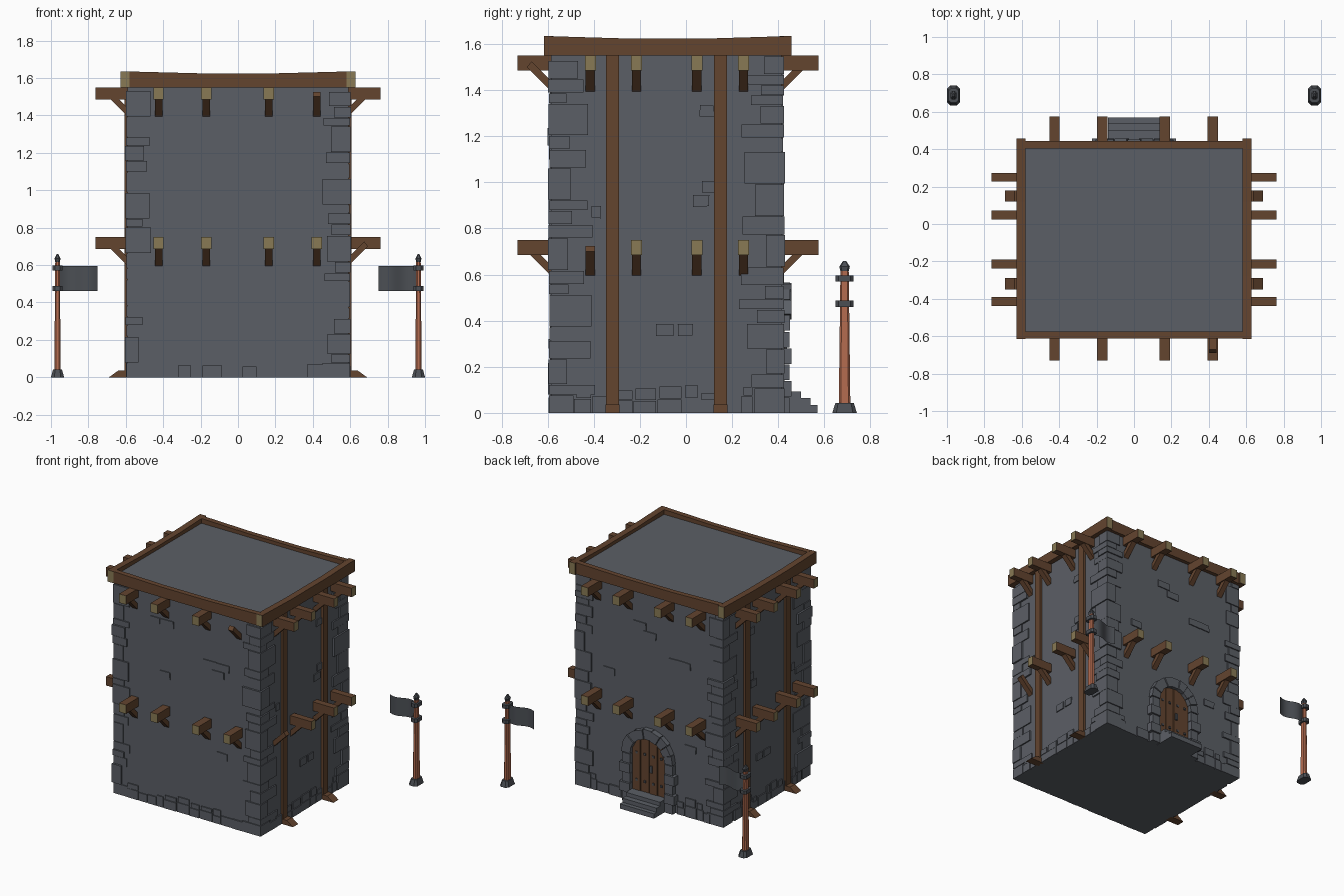
import bpy, bmesh, math, random
from mathutils import Vector

random.seed(7)
cube = bpy.data.objects.get("Cube")
if cube:
    bpy.data.objects.remove(cube)


def material(name, r, g, b):
    m = bpy.data.materials.new(name)
    m.use_nodes = True
    m.diffuse_color = (r, g, b, 1)
    m.node_tree.nodes["Principled BSDF"].inputs["Base Color"].default_value = (r, g, b, 1)
    return m


STONE = material("grey stone", .105, .114, .132)
WOOD = material("brown timber", .125, .058, .028)
CUT = material("pale cut wood", .25, .195, .09)
COPPER = material("copper wood", .46, .15, .08)
IRON = material("dark iron", .07, .077, .088)
GAP = material("door shadow", .025, .015, .01)

# Wall frames: plane point, direction along, direction out, span along
HX, FRONT, BACK, TOP = .59, -.585, .415, 1.55
X, Y = Vector((1, 0, 0)), Vector((0, 1, 0))
WALLS = {
    "front": (Y * FRONT, X, -Y, (-HX, HX)),
    "back": (Y * BACK, X, Y, (-HX, HX)),
    "left": (X * HX, Y, X, (FRONT, BACK)),
    "right": (-X * HX, Y, -X, (FRONT, BACK)),
}


def at(wall, s, d, z):
    base, along, out, _ = WALLS[wall]
    return base + along * s + out * d + Vector((0, 0, z))


def solid(bm, lower, upper):
    """Closed prism between two matching loops of points."""
    a = [bm.verts.new(p) for p in lower]
    b = [bm.verts.new(p) for p in upper]
    n = len(a)
    faces = [bm.faces.new(a[::-1]), bm.faces.new(b)]
    faces += [bm.faces.new((a[i], a[(i + 1) % n], b[(i + 1) % n], b[i])) for i in range(n)]
    return faces


def panel(bm, wall, outline, d0, d1):
    """Outline of (s, z) points on a wall, pushed out from d0 to d1."""
    return solid(bm, [at(wall, s, d0, z) for s, z in outline], [at(wall, s, d1, z) for s, z in outline])


def block(bm, wall, s0, s1, z0, z1, d0=-.01, d1=.01, rough=0):
    j = lambda: random.uniform(-rough, rough)
    return panel(bm, wall, [(s + j(), z + j()) for s, z in ((s0, z0), (s1, z0), (s1, z1), (s0, z1))], d0, d1)


def box(bm, x0, x1, y0, y1, z0, z1):
    ring = ((x0, y0), (x1, y0), (x1, y1), (x0, y1))
    return solid(bm, [(x, y, z0) for x, y in ring], [(x, y, z1) for x, y in ring])


def finish(name, bm, *mats):
    bmesh.ops.recalc_face_normals(bm, faces=bm.faces)
    me = bpy.data.meshes.new(name)
    bm.to_mesh(me)
    bm.free()
    for m in mats:
        me.materials.append(m)
    ob = bpy.data.objects.new(name, me)
    bpy.context.collection.objects.link(ob)
    return ob


# Tower body and roof
bm = bmesh.new()
box(bm, -HX, HX, FRONT, BACK, 0, 1.6)
finish("tower_body", bm, STONE)

# Corner stones, wrapping both faces of each corner
bm = bmesh.new()
for sx in (-1, 1):
    for cy, sy in ((FRONT, -1), (BACK, 1)):
        z, wide = 0, True
        while z < TOP - .02:
            top = min(z + random.choice((.045, .06, .08, .11, .14)), TOP)
            lx = random.uniform(.1, .14) if wide else random.uniform(.055, .1)
            ly = random.uniform(.06, .12) if wide else random.uniform(.13, .19)
            out = random.uniform(.005, .015)
            box(bm, *sorted((sx * (HX + out), sx * (HX - lx))),
                *sorted((cy + sy * out, cy - sy * ly)), z, top - .004)
            z, wide = top, not wide
finish("corner_stones", bm, STONE)

# Footing stones along the bottom of each wall
bm = bmesh.new()
for wall, (_, _, _, (lo, hi)) in WALLS.items():
    s = lo + .1
    while s < hi - .12:
        w = random.uniform(.05, .11)
        if not (wall == "back" and abs(s + w / 2) < .25):
            h = random.uniform(.05, .08)
            block(bm, wall, s, s + w - .005, 0, h, d1=random.uniform(.006, .012))
            if random.random() < .6:
                block(bm, wall, s + .01, s + w - .005, h + .004, h + random.uniform(.03, .06), d1=.008)
        s += w
finish("footing_stones", bm, STONE)

# Scattered bricks standing slightly proud of the walls
side = [(-.09, .36, .075), (-.003, .36, .065), (.065, .92, .07), (.097, .98, .055), (.09, 1.31, .06), (-.39, .87, .04)]
BRICKS = {
    "front": [(-.26, 1.355, .08), (-.165, 1.355, .11), (.185, 1.15, .11), (.29, 1.15, .1),
              (.25, 1.09, .1), (-.18, .975, .08), (.285, .5, .08)],
    "back": [(.08, 1.3, .1), (0, 1.245, .1), (.33, .9, .09), (-.2, 1.1, .1), (-.29, 1.1, .08), (-.33, .5, .09)],
    "left": side, "right": side,
}
bm = bmesh.new()
for wall, bricks in BRICKS.items():
    for s, z, w in bricks:
        block(bm, wall, s - w / 2, s + w / 2, z - .025, z + .025, d1=.007, rough=.002)
finish("loose_bricks", bm, STONE)

# Projecting floor beams with pale ends, and slanted braces under them
beams, braces = bmesh.new(), bmesh.new()
ACROSS = (-.425, -.17, .165, .42)
ALONG = (-.415, -.215, .047, .25)
BROKEN = {("front", .42, TOP), ("left", -.415, .75)}
for wall, spots, reach, half in (("front", ACROSS, .145, .028), ("back", ACROSS, .16, .028),
                                 ("left", ALONG, .173, .024), ("right", ALONG, .173, .024)):
    for s in spots:
        for top in (.75, TOP):
            if (wall, s, top) not in BROKEN:
                faces = block(beams, wall, s - half, s + half, top - .065, top, -.02, reach)
                faces[1].material_index = 1
            profile = ((-.01, top - .165), (.105, top - .05), (.085, top - .025), (-.01, top - .12))
            solid(braces, *[[at(wall, s + e * .02, d, z) for d, z in profile] for e in (-1, 1)])
finish("floor_beams", beams, WOOD, CUT)
finish("beam_braces", braces, WOOD)

# Roof frame: side timbers show pale ends, tops sag a little in the middle
bm = bmesh.new()


def sagging(wall, lo, hi, d0, d1):
    mid = (lo + hi) / 2
    return panel(bm, wall, [(lo, TOP), (hi, TOP), (hi, 1.635), (mid + .2, 1.625), (mid - .2, 1.625), (lo, 1.635)], d0, d1)


for wall in ("left", "right"):
    for f in sagging(wall, -.615, .457, -.01, .037):
        f.normal_update()
        if abs(f.normal.y) > .9:
            f.material_index = 1
for wall in ("front", "back"):
    sagging(wall, -.585, .585, -.01, .028)
finish("roof_frame", bm, WOOD, CUT)

# Tall side posts with wedge feet
bm = bmesh.new()
for wall in ("left", "right"):
    for s in (-.319, .149):
        block(bm, wall, s - .028, s + .028, 0, TOP, d1=.017)
        foot = ((-.01, 0), (.1, 0), (.05, .036), (-.01, .036))
        solid(bm, *[[at(wall, s + e * .03, d, z) for d, z in foot] for e in (-1, 1)])
finish("side_posts", bm, WOOD)

# Arched doorway surround
SPRING, R_IN, R_OUT = .355, .14, .212
bm = bmesh.new()
for sx in (-1, 1):
    for i in range(5):
        z0, z1 = SPRING * i / 5, SPRING * (i + 1) / 5 - .004
        wide = R_OUT + (.012 if i % 2 else -.006)
        block(bm, "back", *sorted((sx * R_IN, sx * wide)), z0, z1, d1=.034 + .008 * (i % 2))
COUNT = 9
for i in range(COUNT):
    a0, a1 = math.pi * i / COUNT + .01, math.pi * (i + 1) / COUNT - .01
    outer = R_OUT + random.uniform(-.006, .004)
    wedge = [(r * math.cos(a), SPRING + r * math.sin(a)) for r, a in ((R_IN, a0), (outer, a0), (outer, a1), (R_IN, a1))]
    panel(bm, "back", wedge, -.01, .036 + .006 * (i % 2))
finish("door_arch", bm, STONE)

# Plank door on a dark backing, with iron fittings
bm = bmesh.new()
arc = [(R_IN * math.cos(math.pi * i / 12), SPRING + R_IN * math.sin(math.pi * i / 12)) for i in range(13)]
panel(bm, "back", [(-R_IN, .05), (R_IN, .05)] + arc, -.005, .003)
finish("door_backing", bm, GAP)
bm = bmesh.new()
for i in range(4):
    s0, s1 = -.138 + i * .069 + .003, -.138 + (i + 1) * .069 - .003
    tops = [(s, SPRING + math.sqrt(max(R_IN ** 2 - s * s, 0))) for s in (s1, (s0 + s1) / 2, s0)]
    panel(bm, "back", [(s0, .06), (s1, .06)] + tops, -.005, .01 + .003 * (i % 2))
finish("door_planks", bm, WOOD)
bm = bmesh.new()
for z in (.17, .37):
    for s in (-.1, -.035, .035, .1):
        block(bm, "back", s - .008, s + .008, z - .008, z + .008, d1=.018)
block(bm, "back", -.03, -.012, .25, .3, d1=.024)
finish("door_fittings", bm, IRON)

# Steps up to the door
bm = bmesh.new()
for reach, top in ((.155, .035), (.125, .065), (.085, .093)):
    block(bm, "back", -.14, .137, 0, top, d1=reach)
finish("door_steps", bm, STONE)


# Flag poles, built from chamfered tapering sections
def section(bm, cx, z0, z1, w0, d0, w1, d1):
    def ring(w, d, z):
        c = min(w, d) * .25
        pts = []
        for sx, sy in ((1, 1), (-1, 1), (-1, -1), (1, -1)):
            pair = [(sx * w / 2, sy * (d / 2 - c)), (sx * (w / 2 - c), sy * d / 2)]
            pts += pair if sx * sy > 0 else pair[::-1]
        return [(cx + x, .688 + y, z) for x, y in pts]
    solid(bm, ring(w0, d0, z0), ring(w1, d1, z1))


for name, sx in (("left", 1), ("right", -1)):
    cx = sx * .965
    bm = bmesh.new()
    section(bm, cx, .04, .62, .034, .05, .024, .036)
    finish(name + "_flag_pole", bm, COPPER)
    bm = bmesh.new()
    section(bm, cx, 0, .042, .07, .107, .048, .08)
    for z in (.46, .57):
        section(bm, cx, z, z + .027, .052, .078, .052, .078)
    section(bm, cx, .615, .635, .024, .036, .032, .046)
    section(bm, cx, .635, .66, .032, .046, .008, .012)
    finish(name + "_pole_fittings", bm, IRON)

    # Thin rippling cloth
    bm = bmesh.new()
    rows = []
    for i in range(13):
        t = i / 12
        x, y = sx * (.955 - .205 * t), .688 + .014 * math.sin(t * 2 * math.pi)
        rows.append([bm.verts.new((x, y, z)) for z in (.46, .595)])
    for a, b in zip(rows, rows[1:]):
        bm.faces.new((a[0], b[0], b[1], a[1])).smooth = True
    finish(name + "_flag", bm, IRON)
